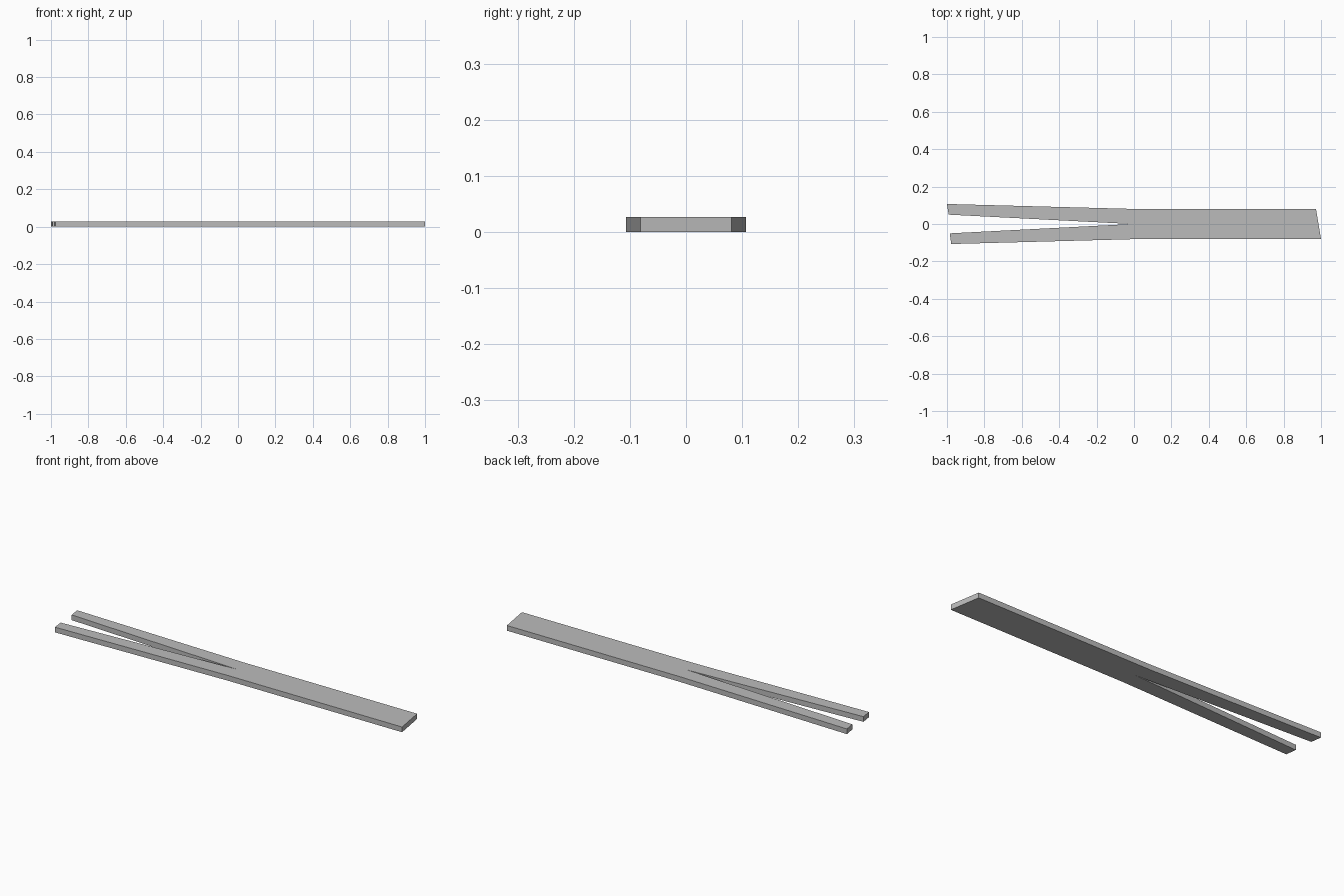
import bpy
import bmesh

cube = bpy.data.objects.get("Cube")
if cube:
    bpy.data.objects.remove(cube, do_unlink=True)

THICKNESS = 0.027

grey = bpy.data.materials.new("plain grey")
grey.use_nodes = True
colour = (0.5, 0.5, 0.5, 1)
grey.diffuse_color = colour
grey.node_tree.nodes["Principled BSDF"].inputs["Base Color"].default_value = colour

# Flat outline: slanted right end, two splayed prongs and the narrow notch between them
outline = [
    (1.0, -0.081), (0.973, 0.081), (-0.02, 0.081),
    (-1.0, 0.107), (-0.991, 0.05),
    (-0.01, 0.0),
    (-0.985, -0.05), (-0.977, -0.107), (0.0, -0.081),
]

# Extrude the outline into a forked plank
bm = bmesh.new()
base = bm.faces.new([bm.verts.new((x, y, 0)) for x, y in outline])
top = bmesh.ops.extrude_face_region(bm, geom=[base], use_keep_orig=True)
for item in top["geom"]:
    if isinstance(item, bmesh.types.BMVert):
        item.co.z = THICKNESS
bmesh.ops.recalc_face_normals(bm, faces=bm.faces)
mesh = bpy.data.meshes.new("forked_plank")
bm.to_mesh(mesh)
bm.free()
mesh.materials.append(grey)
plank = bpy.data.objects.new("forked_plank", mesh)
bpy.context.collection.objects.link(plank)
